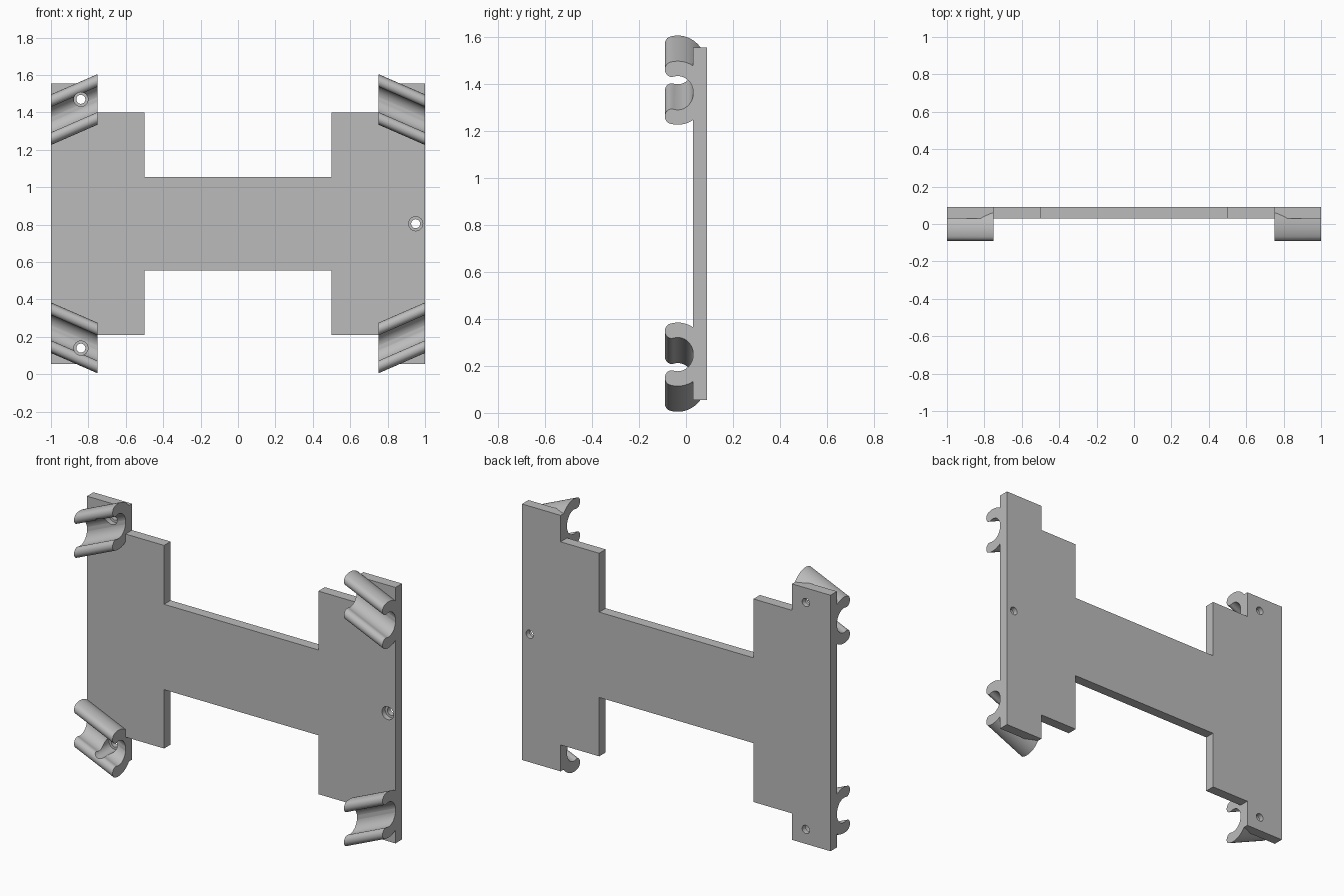
import bpy, bmesh
from math import sin, cos, pi, atan2, sqrt, radians

cube = bpy.data.objects.get("Cube")
if cube:
    bpy.data.objects.remove(cube, do_unlink=True)

grey = bpy.data.materials.new("light grey plastic")
grey.use_nodes = True
grey.diffuse_color = (0.5, 0.5, 0.5, 1)
grey.node_tree.nodes["Principled BSDF"].inputs["Base Color"].default_value = (0.5, 0.5, 0.5, 1)

MID_Z = 0.805


def prism(name, ring_a, ring_b):
    """Solid between two matching outlines."""
    bm = bmesh.new()
    a = [bm.verts.new(p) for p in ring_a]
    b = [bm.verts.new(p) for p in ring_b]
    bm.faces.new(a)
    bm.faces.new(b[::-1])
    for i in range(len(a)):
        j = (i + 1) % len(a)
        bm.faces.new((a[i], b[i], b[j], a[j]))
    bmesh.ops.recalc_face_normals(bm, faces=bm.faces)
    mesh = bpy.data.meshes.new(name)
    bm.to_mesh(mesh)
    bm.free()
    mesh.materials.append(grey)
    obj = bpy.data.objects.new(name, mesh)
    bpy.context.collection.objects.link(obj)
    return obj


# Stepped back plate: one quarter outline, mirrored around
quarter = [(1, 0.75), (0.75, 0.75), (0.75, 0.595), (0.5, 0.595), (0.5, 0.25)]
outline = (quarter + [(-x, z) for x, z in quarter[::-1]]
           + [(-x, -z) for x, z in quarter] + [(x, -z) for x, z in quarter[::-1]])
plate = prism("back_plate", *[[(x, y, MID_Z + z) for x, z in outline] for y in (0.03, 0.09)])

# Clip section: open ring with rounded lips, as (y, offset) pairs
OUTER, INNER, CENTRE_Y = 0.124, 0.066, -0.035
mid, lip = (OUTER + INNER) / 2, (OUTER - INNER) / 2
lip_y = -0.09 + lip - CENTRE_Y
end = atan2(sqrt(mid * mid - lip_y * lip_y), lip_y)


def arc(cy, cz, r, a0, a1, n):
    return [(cy + r * cos(a0 + (a1 - a0) * i / n), cz + r * sin(a0 + (a1 - a0) * i / n))
            for i in range(n + 1)]


section = arc(0, 0, OUTER, -end, end, 48)
section += arc(mid * cos(end), mid * sin(end), lip, end, end + pi, 14)[1:-1]
section += arc(0, 0, INNER, end, -end, 40)
section += arc(mid * cos(end), -mid * sin(end), lip, pi - end, 2 * pi - end, 14)[1:-1]

# Four slanted clips, ends cut flush with the plate sides
tilt = radians(23.5)
parts = [plate]
for side, sx in (("left", 1), ("right", -1)):
    for level, sz in (("upper", 1), ("lower", -1)):
        rings = []
        for x, z in ((0.75, 0.665), (1, 0.556)):
            rings.append([(sx * x, CENTRE_Y + y, MID_Z + sz * (z + h / cos(tilt)))
                          for y, h in section])
        parts.append(prism(f"{level}_{side}_clip", *rings))


# Counterbored screw holes
def cut_hole(obj, x, z, radius, y0, y1):
    rings = [[(x + px, y, z + pz) for px, pz in arc(0, 0, radius, 0, 2 * pi, 32)[:-1]]
             for y in (y0, y1)]
    cutter = prism("hole_cutter", *rings)
    cutter.hide_render = True
    mod = obj.modifiers.new("hole", 'BOOLEAN')
    mod.operation = 'DIFFERENCE'
    mod.solver = 'EXACT'
    mod.object = cutter
    bpy.context.view_layer.objects.active = obj
    bpy.ops.object.modifier_apply(modifier=mod.name)
    bpy.data.objects.remove(cutter, do_unlink=True)


holes = [(-0.84, 1.47, "upper_right_clip"), (-0.84, 0.14, "lower_right_clip"),
         (0.95, MID_Z, None)]
for x, z, clip in holes:
    for obj in parts:
        if obj is plate or obj.name == clip:
            cut_hole(obj, x, z, 0.038, -0.2, 0.06)
            cut_hole(obj, x, z, 0.024, -0.2, 0.2)

# Smooth the curved faces, keep edges crisp
bpy.ops.object.select_all(action='DESELECT')
for obj in parts:
    obj.select_set(True)
bpy.context.view_layer.objects.active = plate
bpy.ops.object.shade_smooth_by_angle(angle=radians(30))
